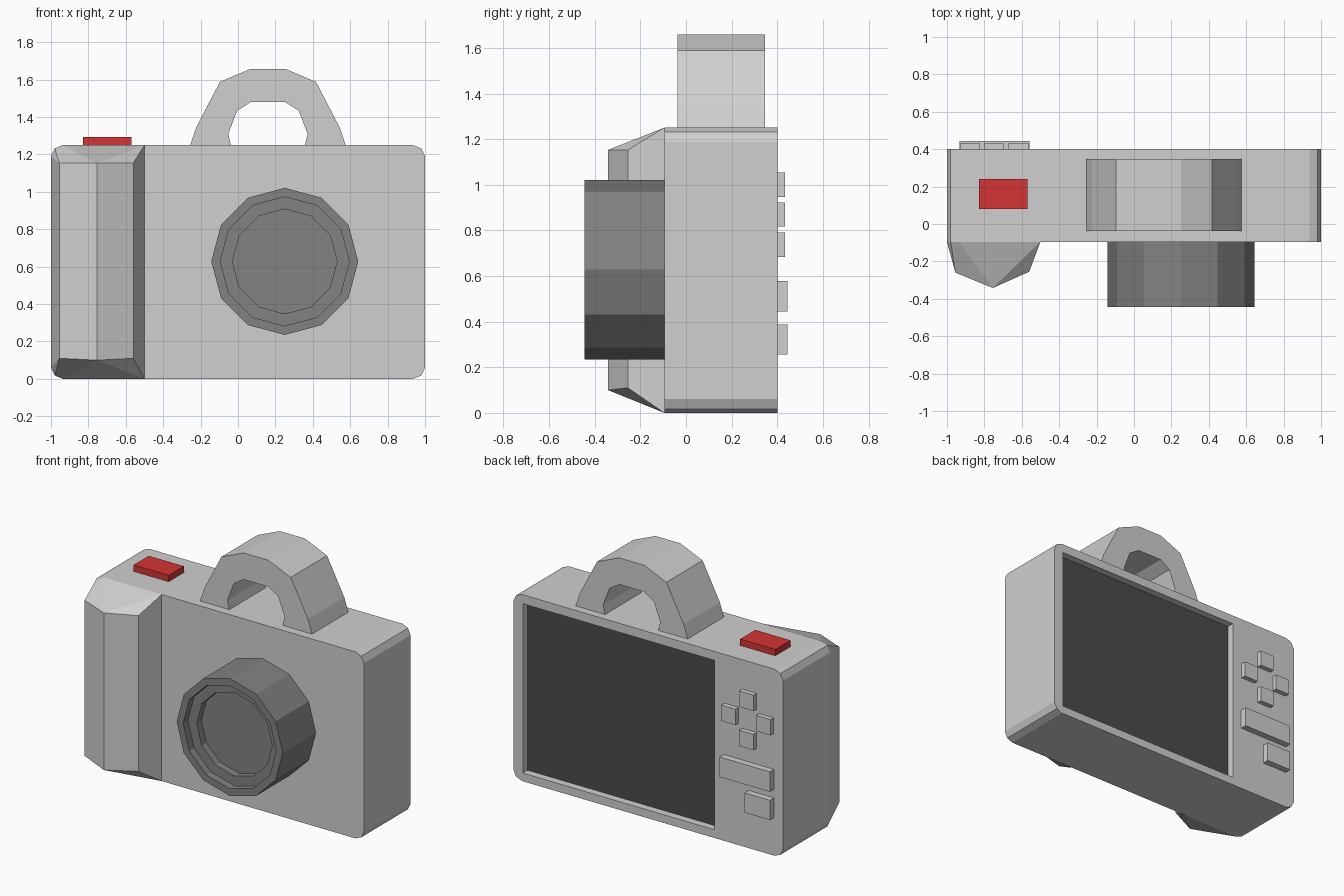
import bpy, bmesh, math

if "Cube" in bpy.data.objects:
    bpy.data.objects.remove(bpy.data.objects["Cube"])


def material(name, rgb):
    m = bpy.data.materials.new(name)
    m.diffuse_color = (*rgb, 1)
    m.use_nodes = True
    m.node_tree.nodes["Principled BSDF"].inputs["Base Color"].default_value = m.diffuse_color
    return m


GREY = material("light_grey", (0.63, 0.63, 0.63))
LENS = material("mid_grey", (0.225, 0.225, 0.225))
DARK = material("screen_black", (0.07, 0.07, 0.07))
RED = material("red", (0.66, 0.035, 0.035))


def finish(bm, name, mat):
    bmesh.ops.recalc_face_normals(bm, faces=bm.faces[:])
    me = bpy.data.meshes.new(name)
    bm.to_mesh(me)
    bm.free()
    me.materials.append(mat)
    ob = bpy.data.objects.new(name, me)
    bpy.context.collection.objects.link(ob)
    return ob


def prism(name, pts, y0, y1, mat):
    """Extrude an x-z outline from y0 to y1."""
    bm = bmesh.new()
    a = [bm.verts.new((x, y0, z)) for x, z in pts]
    b = [bm.verts.new((x, y1, z)) for x, z in pts]
    n = len(pts)
    bm.faces.new(a)
    bm.faces.new(b[::-1])
    for i in range(n):
        j = (i + 1) % n
        bm.faces.new((a[i], b[i], b[j], a[j]))
    return finish(bm, name, mat)


def box(name, x0, x1, y0, y1, z0, z1, mat):
    return prism(name, [(x0, z0), (x1, z0), (x1, z1), (x0, z1)], y0, y1, mat)


def lathe(name, cx, cz, profile, sides, mat):
    """Spin (radius, y) points round a y axis and cap both ends."""
    bm = bmesh.new()
    rings = []
    for r, y in profile:
        rings.append([bm.verts.new((cx + r * math.cos(math.tau * k / sides), y,
                                    cz + r * math.sin(math.tau * k / sides)))
                      for k in range(sides)])
    for p, q in zip(rings, rings[1:]):
        for k in range(sides):
            j = (k + 1) % sides
            bm.faces.new((p[k], p[j], q[j], q[k]))
    bm.faces.new(rings[0])
    bm.faces.new(rings[-1])
    return finish(bm, name, mat)


H, FRONT, BACK = 1.25, -0.095, 0.40

# Body: plate with rounded corners
corner = [(1, 0.06), (0.98, 0.018), (0.937, 0)]
right = corner[::-1] + [(x, H - z) for x, z in corner]
outline = right + [(-x, z) for x, z in reversed(right)]
body = prism("body", outline, FRONT, BACK, GREY)

# Screen recess cut into the back, then the screen panel
SX0, SX1, SZ0, SZ1 = -0.49, 0.93, 0.055, 1.19
cutter = box("recess_cutter", SX0, SX1, 0.345, 0.6, SZ0, SZ1, GREY)
cutter.hide_render = True
mod = body.modifiers.new("recess", 'BOOLEAN')
mod.operation = 'DIFFERENCE'
mod.solver = 'EXACT'
mod.object = cutter
bpy.context.view_layer.objects.active = body
bpy.ops.object.modifier_apply(modifier=mod.name)
bpy.data.objects.remove(cutter)
box("screen", SX0, SX1, 0.344, 0.35, SZ0, SZ1, DARK)

# Grip: faceted bulge, hull of its base outline and front ridge
bm = bmesh.new()
for x, z in [p for p in outline if p[0] < 0] + [(-0.5, 0), (-0.5, H)]:
    bm.verts.new((x, FRONT, z))
for x, y, z in [(-0.955, -0.26, 0.11), (-0.755, -0.342, 0.10), (-0.56, -0.255, 0.11)]:
    bm.verts.new((x, y, z))
    bm.verts.new((x, y, 1.153))
bmesh.ops.convex_hull(bm, input=bm.verts[:])
bmesh.ops.dissolve_limit(bm, angle_limit=0.02, verts=bm.verts[:], edges=bm.edges[:])
finish(bm, "grip", GREY)

# Lens barrel with two inner steps
lathe("lens", 0.25, 0.628,
      [(0.393, FRONT), (0.393, -0.445), (0.345, -0.445), (0.345, -0.395),
       (0.28, -0.395), (0.28, -0.345)], 12, LENS)

# Carry loop on top
outer = [(0.415, H), (0.385, 1.342), (0.257, 1.588), (0.092, 1.658)]
inner = [(0.092, 1.48), (0.165, 1.433), (0.212, 1.31), (0.198, H)]
cx = 0.16
arch = ([(cx - w, z) for w, z in outer] + [(cx + w, z) for w, z in outer[::-1]]
        + [(cx + w, z) for w, z in inner[::-1]] + [(cx - w, z) for w, z in inner])
prism("carry_loop", arch, -0.037, 0.347, GREY)

# Shutter button
box("shutter_button", -0.83, -0.57, 0.08, 0.24, H, 1.293, RED)

# Back buttons: four-way pad and two flat keys
for i, (x, z) in enumerate([(-0.75, 1.0), (-0.75, 0.737), (-0.877, 0.87), (-0.617, 0.87)]):
    box(f"pad_button_{i}", x - 0.053, x + 0.053, BACK, 0.433, z - 0.053, z + 0.053, GREY)
box("wide_key", -0.933, -0.56, BACK, 0.444, 0.444, 0.578, GREY)
box("small_key", -0.933, -0.745, BACK, 0.444, 0.255, 0.387, GREY)
